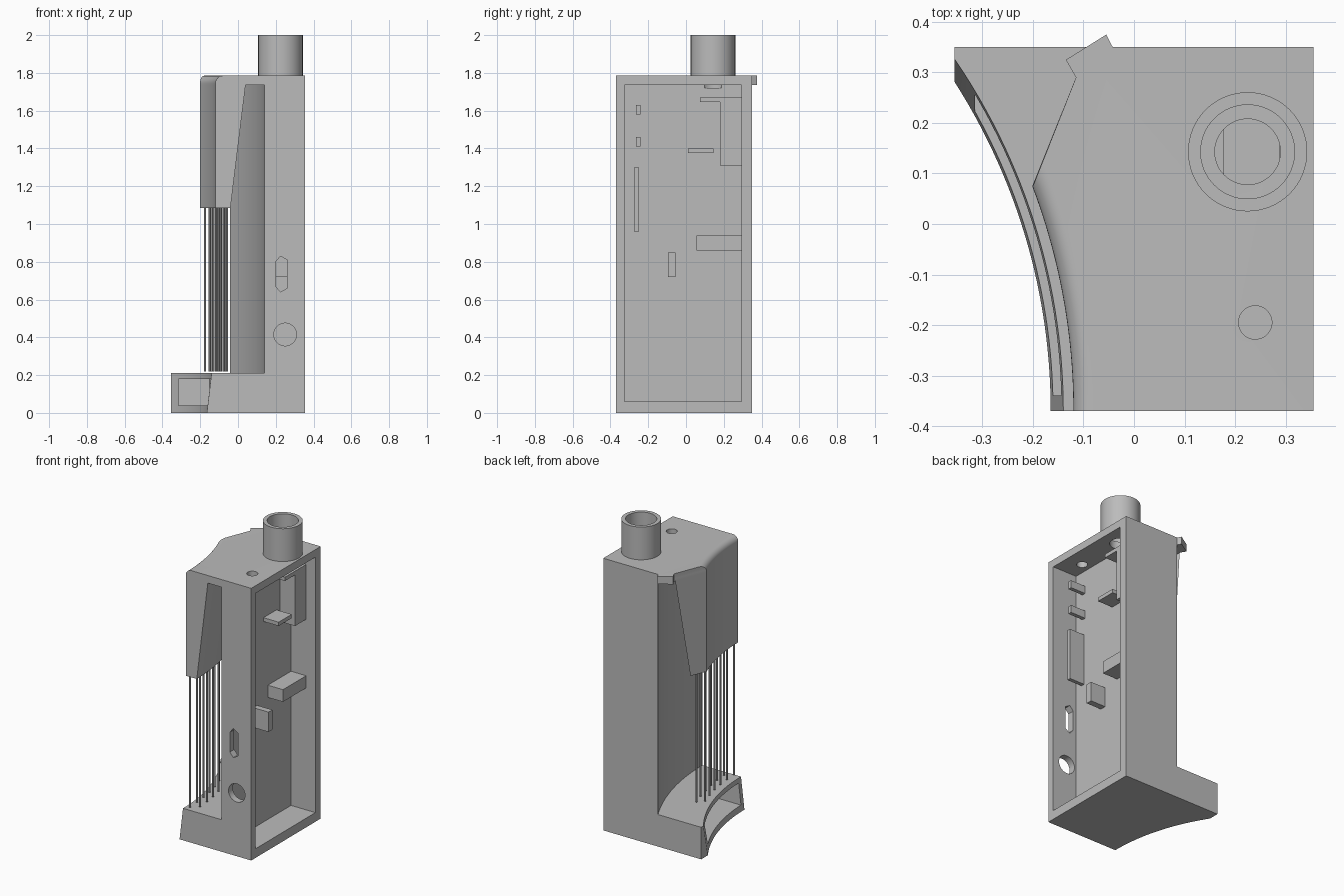
import bpy, bmesh
from math import sin, cos, pi, sqrt, radians

cube = bpy.data.objects.get("Cube")
if cube:
    bpy.data.objects.remove(cube, do_unlink=True)

grey = bpy.data.materials.new("plain grey")
grey.use_nodes = True
grey.diffuse_color = (0.5, 0.5, 0.5, 1)
grey.node_tree.nodes["Principled BSDF"].inputs["Base Color"].default_value = grey.diffuse_color

FRONT, BACK, SIDE = -0.37, 0.35, 0.355
AXIS = -1.375            # x of the vertical axis shared by all the curved walls
BASE_TOP, CEILING, TOP = 0.21, 1.735, 1.785


def loft(name, rings):
    """Closed solid through rings of equal point count."""
    bm = bmesh.new()
    loops = [[bm.verts.new(p) for p in ring] for ring in rings]
    n = len(loops[0])
    for a, b in zip(loops, loops[1:]):
        for i in range(n):
            j = (i + 1) % n
            bm.faces.new((a[i], a[j], b[j], b[i]))
    bm.faces.new(loops[0])
    bm.faces.new(loops[-1])
    bmesh.ops.recalc_face_normals(bm, faces=bm.faces)
    mesh = bpy.data.meshes.new(name)
    bm.to_mesh(mesh)
    bm.free()
    mesh.materials.append(grey)
    obj = bpy.data.objects.new(name, mesh)
    bpy.context.collection.objects.link(obj)
    return obj


def at(points, z):
    return [(x, y, z) for x, y in points]


def box(name, x0, x1, y0, y1, z0, z1):
    plan = [(x0, y0), (x1, y0), (x1, y1), (x0, y1)]
    return loft(name, [at(plan, z0), at(plan, z1)])


def circle(x, y, r, n=48):
    return [(x + r * cos(2 * pi * i / n), y + r * sin(2 * pi * i / n)) for i in range(n)]


def arc_x(r, y):
    return AXIS + sqrt(r * r - (y - FRONT) ** 2)


def arc(r, y0, y1, n=28):
    ys = [y0 + (y1 - y0) * i / n for i in range(n + 1)]
    return [(arc_x(r, y), y) for y in ys]


def end_y(r):
    """Where the slanted end of the hood meets the curve of radius r."""
    lo, hi = 0.0, 1.3
    for _ in range(40):
        t = (lo + hi) / 2
        x, y = -0.2 + 0.085 * t, 0.075 + 0.215 * t
        if (x - AXIS) ** 2 + (y - FRONT) ** 2 < r * r:
            lo = t
        else:
            hi = t
    return 0.075 + 0.215 * lo


def combine(target, other, operation):
    mod = target.modifiers.new(operation.lower(), 'BOOLEAN')
    mod.operation, mod.solver, mod.object = operation, 'EXACT', other
    bpy.context.view_layer.objects.active = target
    bpy.ops.object.modifier_apply(modifier=mod.name)
    bpy.data.objects.remove(other, do_unlink=True)


def smooth(obj):
    bpy.ops.object.select_all(action='DESELECT')
    obj.select_set(True)
    bpy.context.view_layer.objects.active = obj
    bpy.ops.object.shade_smooth_by_angle(angle=radians(30))


# Foot with leaning concave face
def foot_plan(r):
    y_end = FRONT + sqrt(r * r - (-SIDE - AXIS) ** 2)
    return arc(r, FRONT, y_end) + [(-SIDE, BACK), (SIDE, BACK), (SIDE, FRONT)]


housing = loft("housing", [at(foot_plan(1.21), 0), at(foot_plan(1.235), BASE_TOP)])

# Tall column with a concave wall
column_plan = arc(1.515, FRONT, BACK) + [(SIDE, BACK), (SIDE, FRONT)]
combine(housing, loft("column", [at(column_plan, 0.1), at(column_plan, 1.76)]), 'UNION')


# Roof with rounded curved edge and a small back tab
def roof_plan(r):
    return arc(r, FRONT, end_y(r)) + [
        (-0.115, 0.29), (-0.135, 0.325), (-0.055, 0.375),
        (arc_x(1.515, BACK), BACK), (SIDE, BACK), (SIDE, FRONT)]


ROUND = 0.04
roof_rings = [at(roof_plan(1.255), CEILING)]
for i in range(9):
    a = i / 8 * pi / 2
    roof_rings.append(at(roof_plan(1.255 + ROUND * (1 - cos(a))), TOP - ROUND + ROUND * sin(a)))
combine(housing, loft("roof", roof_rings), 'UNION')


# Hood hanging from the roof, thinner at the bottom
def hood_plan(r):
    return arc(1.255, FRONT, end_y(1.255)) + arc(r, end_y(r), FRONT)


combine(housing, loft("hood", [at(hood_plan(1.335), 1.085), at(hood_plan(1.415), CEILING)]), 'UNION')

# Open side compartment
combine(housing, box("compartment", 0.178, 0.5, -0.325, 0.295, 0.06, CEILING), 'DIFFERENCE')

# Slot in the foot
slot_start = FRONT + sqrt(1.1 ** 2 - (-0.315 - AXIS) ** 2)
slot_plan = arc(1.4, -0.34, 0.31) + [(-0.315, 0.31), (-0.315, slot_start)] + arc(1.1, slot_start - 0.02, -0.34)
combine(housing, loft("slot", [at(slot_plan, 0.04), at(slot_plan, 0.18)]), 'DIFFERENCE')

# Holes through the roof
for x, y, r in ((0.225, 0.143, 0.065), (0.24, -0.195, 0.033)):
    plan = circle(x, y, r)
    combine(housing, loft("roof_hole", [at(plan, 1.72), at(plan, 1.9)]), 'DIFFERENCE')

# Round hole and long six-sided port in the front wall
port = [(0.225, 0.83), (0.26, 0.81), (0.26, 0.66), (0.225, 0.64), (0.2, 0.67), (0.2, 0.8)]
for plan in (circle(0.25, 0.415, 0.06), port):
    rings = [[(x, y, z) for x, z in plan] for y in (-0.5, -0.3)]
    combine(housing, loft("front_hole", rings), 'DIFFERENCE')
smooth(housing)

# Tube on the roof
tube = loft("tube", [at(circle(0.225, 0.143, 0.118, 64), z) for z in (TOP, 2.0)])
bore = circle(0.225, 0.143, 0.093, 64)
combine(tube, loft("bore", [at(bore, 1.7), at(bore, 2.1)]), 'DIFFERENCE')
smooth(tube)

# Ribs and brackets inside the compartment: y range, z range
for name, y0, y1, z0, z1 in (
        ("upper_rib", -0.265, -0.24, 1.58, 1.63),
        ("lower_rib", -0.265, -0.24, 1.41, 1.46),
        ("long_rib", -0.275, -0.25, 0.96, 1.3),
        ("small_block", -0.095, -0.055, 0.72, 0.85),
        ("wide_block", 0.055, 0.295, 0.86, 0.94),
        ("shelf", 0.01, 0.145, 1.375, 1.4),
        ("corner_block", 0.18, 0.295, 1.31, 1.67),
        ("corner_shelf", 0.075, 0.18, 1.645, 1.67)):
    box(name, 0.178, 0.288, y0, y1, z0, z1)

# Two staggered rows of thin rods below the hood
for row, (r, first) in enumerate(((1.272, -0.35), (1.318, -0.31))):
    for i in range(6):
        y = first + 0.08 * i
        plan = circle(arc_x(r, y), y, 0.006, 10)
        smooth(loft(f"rod_{row + 1}_{i + 1}", [at(plan, 0.22), at(plan, 1.085)]))
